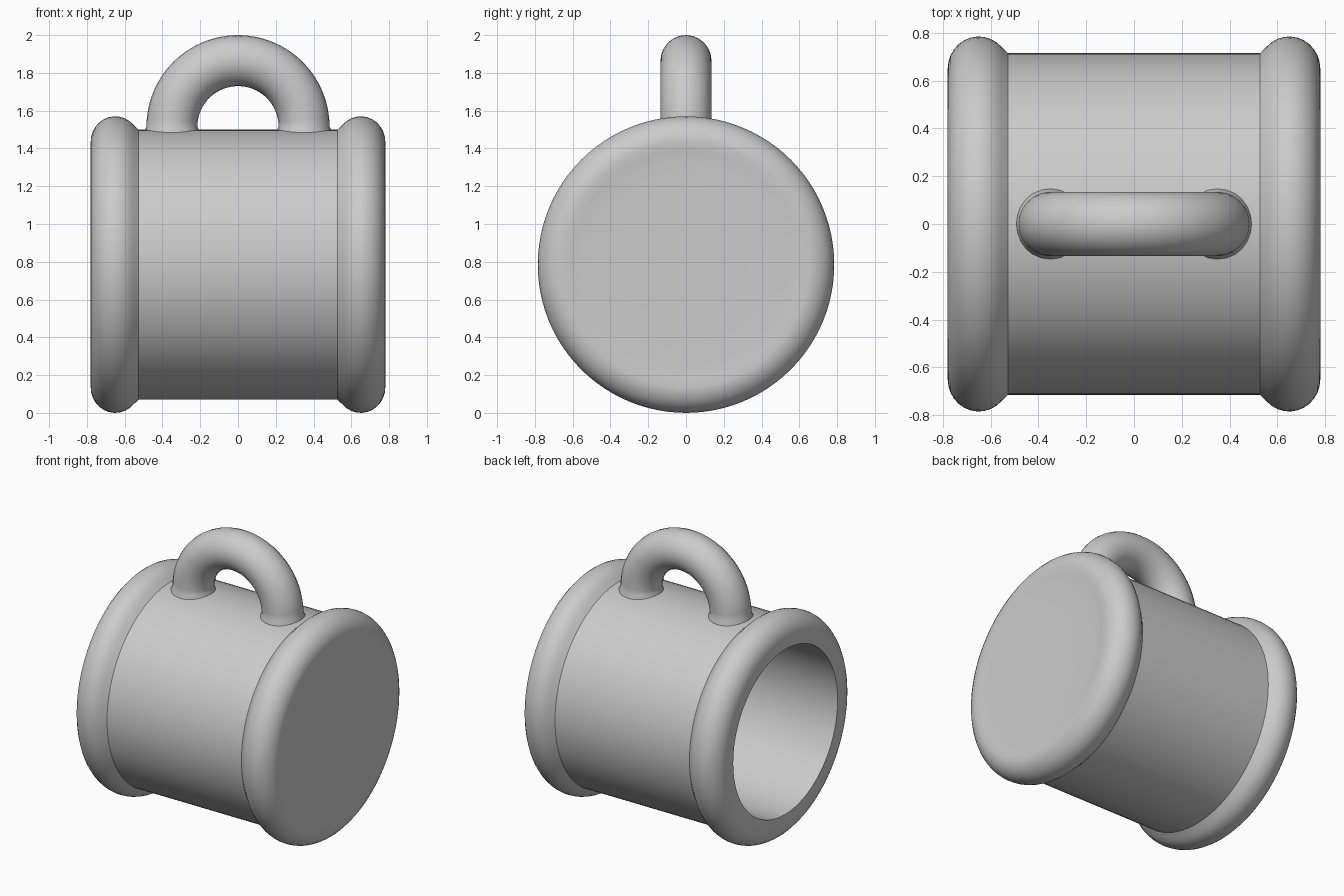
import bpy, bmesh, math
from mathutils import Vector

cube = bpy.data.objects.get("Cube")
if cube:
    bpy.data.objects.remove(cube)

grey = bpy.data.materials.new("plain_grey")
grey.use_nodes = True
GREY = (0.6, 0.6, 0.6, 1)
grey.diffuse_color = GREY
grey.node_tree.nodes["Principled BSDF"].inputs["Base Color"].default_value = GREY

AXIS_Z = 0.785      # height of the mug's lying axis
BODY_R = 0.715
INNER_R = 0.585


def finish(bm, name):
    """Turn a bmesh into a smooth grey object."""
    bmesh.ops.remove_doubles(bm, verts=bm.verts, dist=1e-5)
    bmesh.ops.recalc_face_normals(bm, faces=bm.faces)
    mesh = bpy.data.meshes.new(name)
    bm.to_mesh(mesh)
    bm.free()
    mesh.materials.append(grey)
    obj = bpy.data.objects.new(name, mesh)
    bpy.context.collection.objects.link(obj)
    bpy.ops.object.select_all(action='DESELECT')
    obj.select_set(True)
    bpy.context.view_layer.objects.active = obj
    bpy.ops.object.shade_smooth_by_angle(angle=math.radians(40))
    return obj


def skin(bm, rings):
    """Bridge consecutive closed rings and cap both ends."""
    rows = [[bm.verts.new(p) for p in ring] for ring in rings]
    n = len(rows[0])
    for a, b in zip(rows, rows[1:]):
        for i in range(n):
            j = (i + 1) % n
            bm.faces.new((a[i], a[j], b[j], b[i]))
    bm.faces.new(rows[0])
    bm.faces.new(rows[-1])


def rim(side):
    """Rounded bead profile (x, radius), from the end face to the body wall."""
    pts = []
    for k in range(13):
        t = math.radians(150 * k / 12)
        pts.append((side * (0.65 + 0.13 * math.cos(t)), 0.65 + 0.135 * math.sin(t)))
    pts[-1] = (side * 0.527, BODY_R)
    return pts


# Mug: slightly dished base, bead, wall, bead, flat lip and hollow inside
profile = [(0.77, 0.3), (0.77, 0.54), (0.774, 0.6)]
profile += rim(1) + rim(-1)[::-1]
profile += [(-0.78, INNER_R), (0.52, INNER_R), (0.52, 0.3)]
STEPS = 96
bm = bmesh.new()
skin(bm, [[Vector((x, r * math.cos(math.tau * i / STEPS),
                   AXIS_Z + r * math.sin(math.tau * i / STEPS)))
           for i in range(STEPS)] for x, r in profile])
finish(bm, "mug_body")

# Handle: half ring standing on the wall, with slightly flared feet
ARCH_Z, ARCH_R, TUBE_R = 1.515, 0.35, 0.135
path = [(ARCH_R, 1.45, 0, 0.15), (ARCH_R, 1.49, 0, 0.147)]
path += [(ARCH_R * math.cos(math.pi * k / 32), ARCH_Z + ARCH_R * math.sin(math.pi * k / 32),
          math.pi * k / 32, TUBE_R) for k in range(33)]
path += [(-ARCH_R, 1.49, math.pi, 0.147), (-ARCH_R, 1.45, math.pi, 0.15)]
bm = bmesh.new()
rings = []
for x, z, a, r in path:
    out = Vector((math.cos(a), 0, math.sin(a)))
    rings.append([Vector((x, 0, z)) + out * (r * math.cos(math.tau * i / 24))
                  + Vector((0, r * math.sin(math.tau * i / 24), 0)) for i in range(24)])
skin(bm, rings)
finish(bm, "handle")
